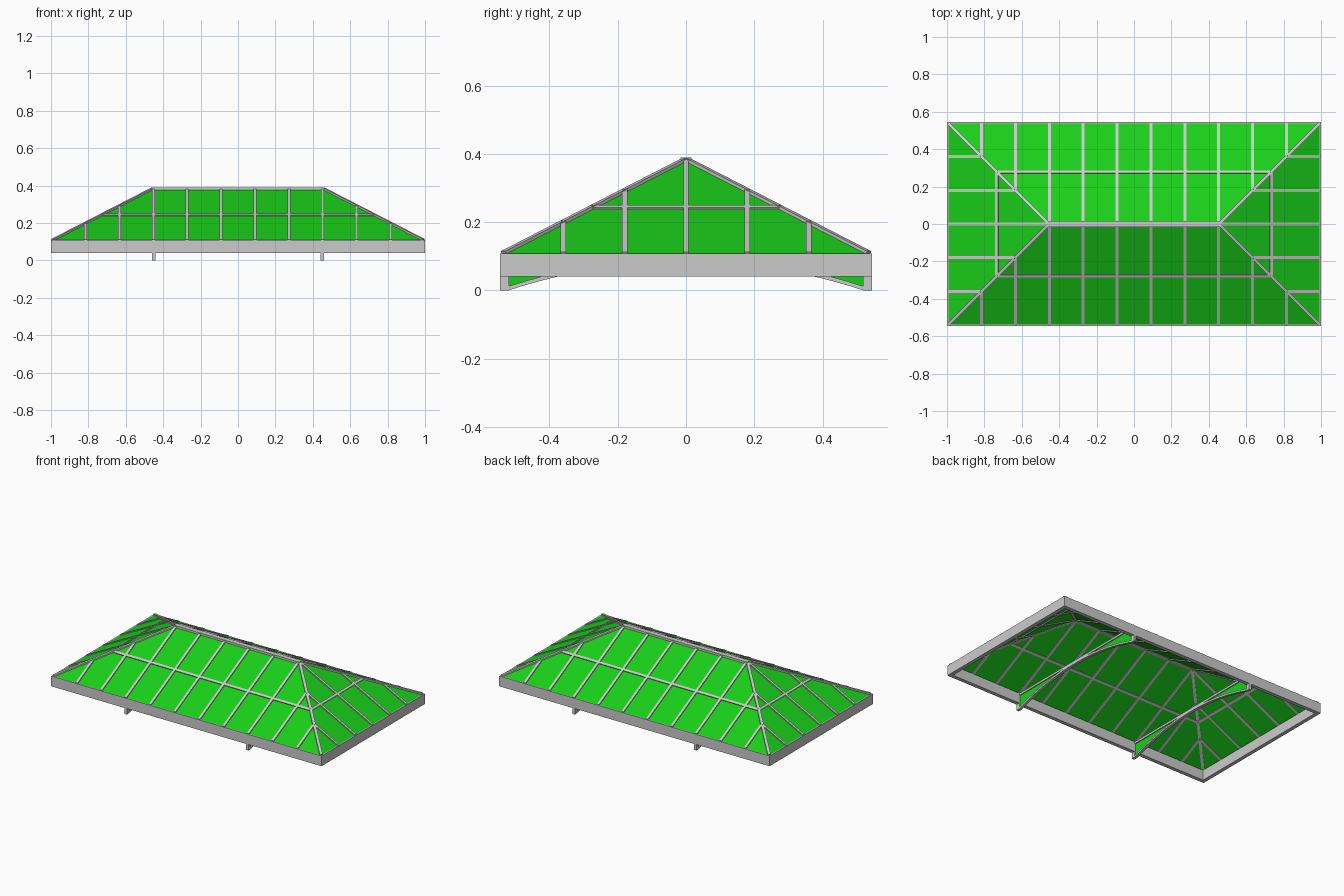
import bpy, bmesh
from mathutils import Vector, Matrix

if "Cube" in bpy.data.objects:
    bpy.data.objects.remove(bpy.data.objects["Cube"])

L, W, R = 1.0, 0.545, 0.455       # half length, half width, half ridge
Z0, Z1 = 0.104, 0.384             # glass height at eaves and ridge
BAR_W, BAR_H = 0.016, 0.012

glass_mat = bpy.data.materials.new("green_glass")
glass_mat.diffuse_color = (0.01, 0.62, 0.01, 1)
glass_mat.use_nodes = True
glass_mat.node_tree.nodes["Principled BSDF"].inputs["Base Color"].default_value = glass_mat.diffuse_color


def finish(bm, name, mat=None):
    bmesh.ops.recalc_face_normals(bm, faces=bm.faces)
    me = bpy.data.meshes.new(name)
    bm.to_mesh(me)
    bm.free()
    ob = bpy.data.objects.new(name, me)
    bpy.context.collection.objects.link(ob)
    if mat:
        me.materials.append(mat)
    return ob


def beam(bm, a, b, up=(0, 0, 1), w=BAR_W, h=BAR_H):
    a, b = Vector(a), Vector(b)
    d = (b - a).normalized()
    n = Vector(up)
    n = (n - d * n.dot(d)).normalized()
    s = n.cross(d)
    m = Matrix((d, s, n)).transposed().to_4x4()
    m.translation = (a + b) / 2
    bmesh.ops.create_cube(bm, size=1, matrix=m @ Matrix.Diagonal(((b - a).length, w, h, 1)))


def extrude_x(bm, profile, x, t):
    # closed y-z profile extruded along x
    f = bm.faces.new([bm.verts.new((x - t / 2, y, z)) for y, z in profile])
    g = bmesh.ops.extrude_face_region(bm, geom=[f])
    bmesh.ops.translate(bm, vec=(t, 0, 0), verts=[v for v in g["geom"] if isinstance(v, bmesh.types.BMVert)])


def roof_z(inset):
    return Z0 + (Z1 - Z0) * inset / W


# hipped glazing
bm = bmesh.new()
c = [bm.verts.new(p) for p in ((-L, -W, Z0), (L, -W, Z0), (L, W, Z0), (-L, W, Z0), (-R, 0, Z1), (R, 0, Z1))]
for f in ((0, 1, 5, 4), (1, 2, 5), (2, 3, 4, 5), (3, 0, 4)):
    bm.faces.new([c[i] for i in f])
finish(bm, "roof_glazing", glass_mat)

# eaves frame
T, ZB, ZT = 0.025, 0.04, 0.108
bm = bmesh.new()
for s in (-1, 1):
    zc, h = (ZB + ZT) / 2, ZT - ZB
    beam(bm, (-L, s * (W - T / 2), zc), (L, s * (W - T / 2), zc), w=T, h=h)
    beam(bm, (s * (L - T / 2), T - W, zc), (s * (L - T / 2), W - T, zc), w=T, h=h)
finish(bm, "eaves_frame")

# rafters on the long slopes and on the hip ends
bm = bmesh.new()
e = 0.006
for s in (-1, 1):
    for i in range(10):
        x = -0.815 + i * 1.63 / 9
        run = min(W, L - abs(x))
        beam(bm, (x, s * (W - e), roof_z(e)), (x, s * (W - run), roof_z(run)))
    for i in range(-2, 3):
        y = i * 0.18
        run = W - abs(y)
        beam(bm, (s * (L - e), y, roof_z(e)), (s * (L - run), y, roof_z(run)))
finish(bm, "rafters")

# hip bars and ridge
bm = bmesh.new()
for sx in (-1, 1):
    for sy in (-1, 1):
        k = 0.01
        beam(bm, (sx * (L - k), sy * (W - k), roof_z(k)), (sx * R, 0, Z1), w=0.018)
finish(bm, "hip_bars")
bm = bmesh.new()
beam(bm, (-R - 0.01, 0, Z1 - 0.001), (R + 0.01, 0, Z1 - 0.001), w=0.032, h=0.014)
finish(bm, "ridge_bar")

# purlins halfway up each slope
bm = bmesh.new()
p = 0.268
z = roof_z(p)
k = (Z1 - Z0) / W
for s in (-1, 1):
    beam(bm, (p - L, s * (W - p), z), (L - p, s * (W - p), z), up=(0, s * k, 1))
    beam(bm, (s * (L - p), p - W, z), (s * (L - p), W - p, z), up=(s * k, 0, 1))
finish(bm, "purlins")

# arched tie trusses with glazed spandrels
N, H, Y = 24, 0.085, 0.52
ys = [-Y + 2 * Y * i / N for i in range(N + 1)]
arch = [(y, H * (1 - (y / Y) ** 2)) for y in ys]
upper = [(y, z + 0.012) for y, z in arch]
for s, side in ((-1, "left"), (1, "right")):
    x = s * 0.45
    bm = bmesh.new()
    extrude_x(bm, arch + upper[::-1], x, 0.018)
    beam(bm, (x, -W, 0.1), (x, W, 0.1), w=0.018, h=0.014)
    for t in (-1, 1):
        beam(bm, (x, t * 0.532, 0), (x, t * 0.532, 0.1), up=(1, 0, 0), w=0.026, h=0.018)
    finish(bm, side + "_tie_truss")
    bm = bmesh.new()
    extrude_x(bm, upper + [(Y, 0.1), (-Y, 0.1)], x, 0.005)
    finish(bm, side + "_truss_glazing", glass_mat)
